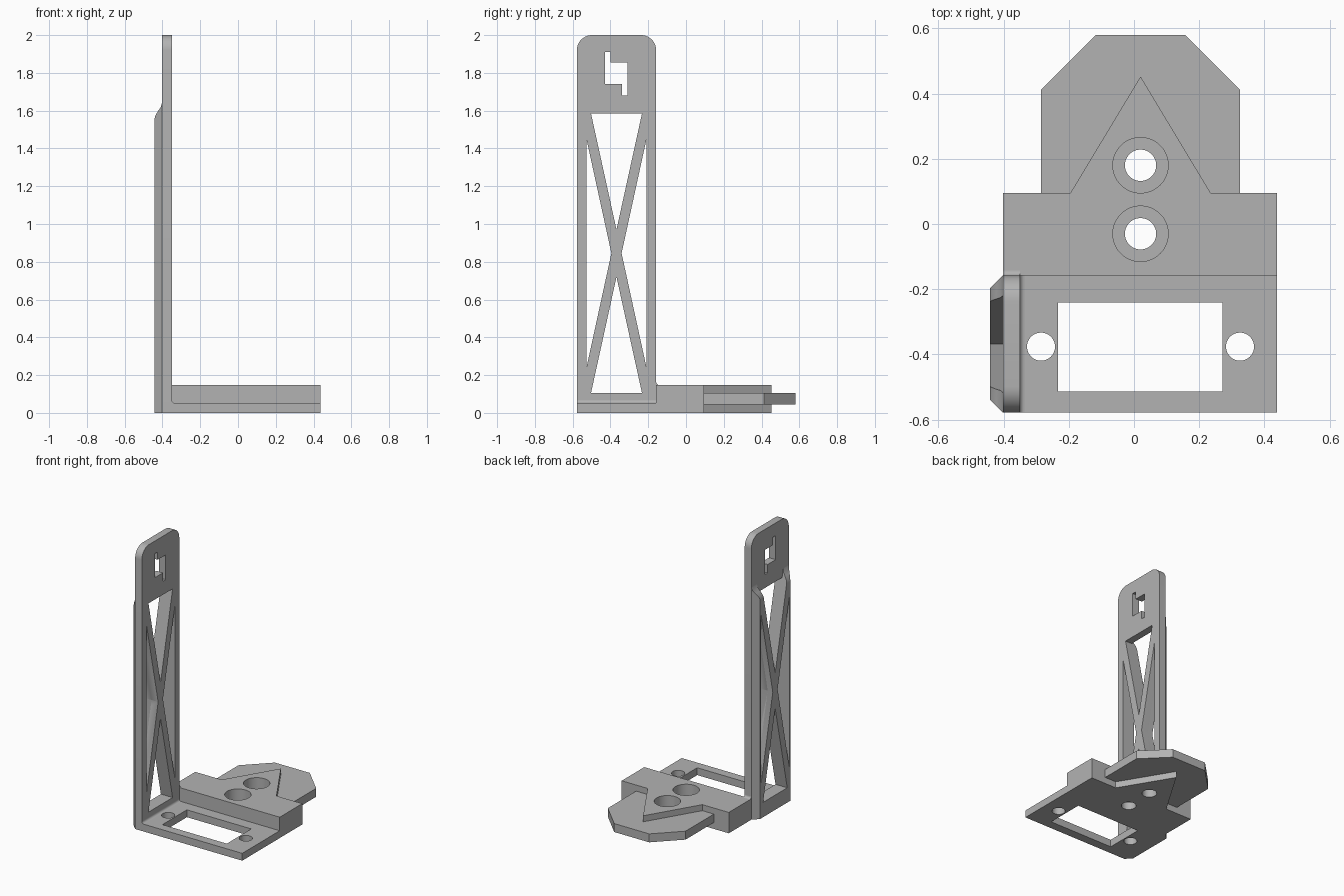
import bpy, bmesh
from math import sin, cos, pi, radians

if "Cube" in bpy.data.objects:
    bpy.data.objects.remove(bpy.data.objects["Cube"], do_unlink=True)

GREY = (0.45, 0.45, 0.45, 1)
mat = bpy.data.materials.new("plain_grey")
mat.use_nodes = True
mat.diffuse_color = GREY
bsdf = next(n for n in mat.node_tree.nodes if n.type == 'BSDF_PRINCIPLED')
bsdf.inputs["Base Color"].default_value = GREY

PLACE = {'x': lambda a, b, h: (h, a, b),
         'y': lambda a, b, h: (a, h, b),
         'z': lambda a, b, h: (a, b, h)}


def prism(name, outline, axis, lo, hi):
    """Solid made by extruding a flat outline along an axis."""
    bm = bmesh.new()
    ends = [[bm.verts.new(PLACE[axis](a, b, h)) for a, b in outline] for h in (lo, hi)]
    n = len(outline)
    bm.faces.new(ends[0])
    bm.faces.new(ends[1])
    for i in range(n):
        j = (i + 1) % n
        bm.faces.new((ends[0][i], ends[0][j], ends[1][j], ends[1][i]))
    bmesh.ops.recalc_face_normals(bm, faces=bm.faces)
    me = bpy.data.meshes.new(name)
    bm.to_mesh(me)
    bm.free()
    me.materials.append(mat)
    ob = bpy.data.objects.new(name, me)
    bpy.context.scene.collection.objects.link(ob)
    return ob


def arc(cx, cy, r, a0, a1, n=10):
    angles = [radians(a0 + (a1 - a0) * i / n) for i in range(n + 1)]
    return [(cx + r * cos(a), cy + r * sin(a)) for a in angles]


def circle(cx, cy, r):
    return arc(cx, cy, r, 0, 360, 48)[:-1]


def rect(a0, a1, b0, b1):
    return [(a0, b0), (a1, b0), (a1, b1), (a0, b1)]


def finish(ob, cutters=()):
    """Cut the openings, bake the result and smooth only the curved faces."""
    for c in cutters:
        m = ob.modifiers.new("cut", 'BOOLEAN')
        m.operation, m.solver, m.object = 'DIFFERENCE', 'EXACT', c
    bpy.context.view_layer.update()
    dg = bpy.context.evaluated_depsgraph_get()
    me = bpy.data.meshes.new_from_object(ob.evaluated_get(dg))
    ob.modifiers.clear()
    ob.data = me
    me.shade_smooth()
    me.set_sharp_from_angle(angle=radians(25))
    for c in cutters:
        bpy.data.objects.remove(c, do_unlink=True)


# Main dimensions
FRONT, STEP, LIP, BACK = -0.578, -0.158, 0.095, 0.58
OUT, SKIN, INNER, RIGHT = -0.442, -0.402, -0.35, 0.438
FLOOR, DECK = 0.052, 0.148
MID_Y, MID_Z, CX = -0.368, 0.845, 0.02


def truss_cutters(top):
    """Four triangles that leave an X brace; the upper one is open to height top."""
    slope = 0.135 / 0.615
    cuts = []
    for s, reach in ((1, top - MID_Z), (-1, 0.74)):
        half = (reach - 0.125) * slope
        cuts.append([(MID_Y, MID_Z + s * 0.125),
                     (MID_Y - half, MID_Z + s * reach), (MID_Y + half, MID_Z + s * reach)])
    for s in (-1, 1):
        cuts.append([(MID_Y + s * 0.027, MID_Z),
                     (MID_Y + s * 0.16, MID_Z - 0.61), (MID_Y + s * 0.16, MID_Z + 0.61)])
    return [prism("truss_cutter", c, 'x', -0.6, -0.2) for c in cuts]


# Upright plate with rounded top, braced window and stepped slot
R = 0.08
mast = prism("mast_plate", [(FRONT, 0), (STEP, 0)] + arc(STEP - R, 2 - R, R, 0, 90)
             + arc(FRONT + R, 2 - R, R, 90, 180), 'x', SKIN, INNER)
slot = [(-0.43, 1.91), (-0.43, 1.74), (-0.34, 1.74), (-0.34, 1.68),
        (-0.31, 1.68), (-0.31, 1.855), (-0.40, 1.855), (-0.40, 1.91)]
finish(mast, truss_cutters(1.585) + [prism("slot_cutter", slot, 'x', -0.6, -0.2)])

# Chamfered stiffening layer on the outer side, fading out at the top
C = SKIN - OUT
rib = prism("mast_stiffener", [(OUT, FRONT + C), (SKIN, FRONT), (SKIN, STEP), (OUT, STEP - C)],
            'z', 0, 1.68)
fade = [(OUT - 0.1, 1.9), (OUT - 0.1, 1.555), (OUT, 1.555), (OUT + 0.005, 1.575), (-0.422, 1.6),
        (-0.408, 1.62), (SKIN, 1.645), (SKIN + 0.05, 1.7), (SKIN + 0.05, 1.9)]
finish(rib, truss_cutters(1.8) + [prism("fade_cutter", fade, 'y', -1, 1)])

# Thin floor with a rectangular opening and two screw holes
floor = prism("floor_plate", rect(INNER, RIGHT, FRONT, STEP), 'z', 0, FLOOR)
openings = [rect(-0.233, 0.272, -0.514, -0.24)]
openings += [circle(CX + s * 0.305, -0.376, 0.043) for s in (-1, 1)]
finish(floor, [prism("floor_cutter", o, 'z', -0.1, 0.3) for o in openings])

# Thick block with a pointed nose and two counterbored holes
wedge = [(CX + 0.215, LIP), (CX, 0.452), (CX - 0.215, LIP)]
block = prism("mounting_block", [(SKIN, STEP), (RIGHT, STEP), (RIGHT, LIP)] + wedge
              + [(SKIN, LIP)], 'z', 0, DECK)
bores = []
for y in (-0.03, 0.18):
    bores.append(prism("bore_cutter", circle(CX, y, 0.048), 'z', -0.1, 0.3))
    bores.append(prism("counterbore_cutter", circle(CX, y, 0.085), 'z', FLOOR, 0.3))
finish(block, bores)

# Tongue plate wrapping round the nose at mid height
W = 0.305
tongue = prism("tongue_plate", wedge[::-1] + [(CX + W, LIP), (CX + W, 0.412), (CX + 0.137, BACK),
               (CX - 0.137, BACK), (CX - W, 0.412), (CX - W, LIP)], 'z', 0.045, 0.105)
finish(tongue)

# Small fillets where the upright meets the floor and the block
F = 0.016
for name, a, b, axis, lo, hi in (("floor_fillet", INNER, FLOOR, 'y', FRONT, STEP),
                                 ("block_fillet", STEP, DECK, 'x', SKIN, INNER)):
    finish(prism(name, [(a, b)] + arc(a + F, b + F, F, 270, 180, 6), axis, lo, hi))
